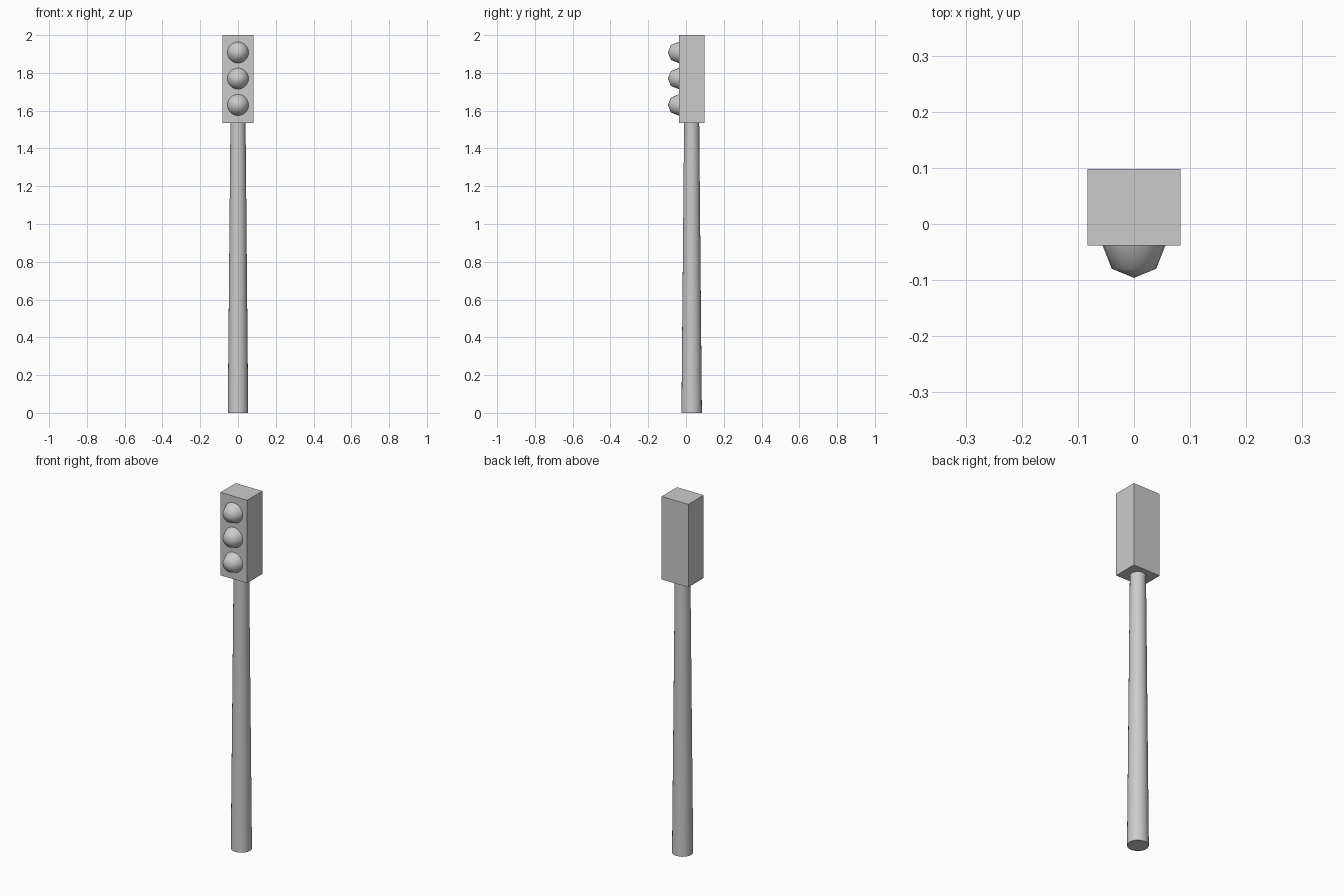
import bpy
import math

if "Cube" in bpy.data.objects:
    bpy.data.objects.remove(bpy.data.objects["Cube"])

CENTRE_Y = 0.03
FRONT_Y = -0.038


def lathe(name, profile, location, rotation=(0, 0, 0), sides=24):
    """Closed, smooth-shaded solid turned from (radius, height) points."""
    verts, faces, rings = [], [], []
    for r, h in profile:
        n = sides if r > 0 else 1
        rings.append([len(verts) + i for i in range(n)])
        verts += [(r * math.cos(2 * math.pi * i / sides),
                   r * math.sin(2 * math.pi * i / sides), h) for i in range(n)]
    for a, b in zip(rings, rings[1:]):
        for i in range(sides):
            j = (i + 1) % sides
            faces.append((a[i], a[j], b[0]) if len(b) == 1 else (a[i], a[j], b[j], b[i]))
    faces.append(rings[0][::-1])
    if len(rings[-1]) > 1:
        faces.append(rings[-1])
    mesh = bpy.data.meshes.new(name)
    mesh.from_pydata(verts, [], faces)
    obj = bpy.data.objects.new(name, mesh)
    bpy.context.collection.objects.link(obj)
    obj.location, obj.rotation_euler = location, rotation
    bpy.ops.object.select_all(action='DESELECT')
    obj.select_set(True)
    bpy.context.view_layer.objects.active = obj
    bpy.ops.object.shade_smooth_by_angle(angle=math.radians(50))
    return obj


# Tapered pole
lathe("pole", [(0.054, 0), (0.04, 1.535)], (0, CENTRE_Y, 0))

# Signal housing
bpy.ops.mesh.primitive_cube_add(size=1, location=(0, CENTRE_Y, 1.7675))
housing = bpy.context.object
housing.name = "signal_housing"
housing.scale = (0.166, 0.136, 0.465)
bpy.ops.object.transform_apply(location=False, rotation=False, scale=True)

# Three domed lamps facing forward
R = 0.056
dome = [(R, 0), (R * math.sqrt(0.5), R * math.sqrt(0.5) + 0.002), (0, R + 0.002)]
for label, z in (("lower", 1.63), ("middle", 1.77), ("upper", 1.908)):
    lathe(f"{label}_lamp", dome, (0, FRONT_Y, z), (math.pi / 2, 0, 0))
